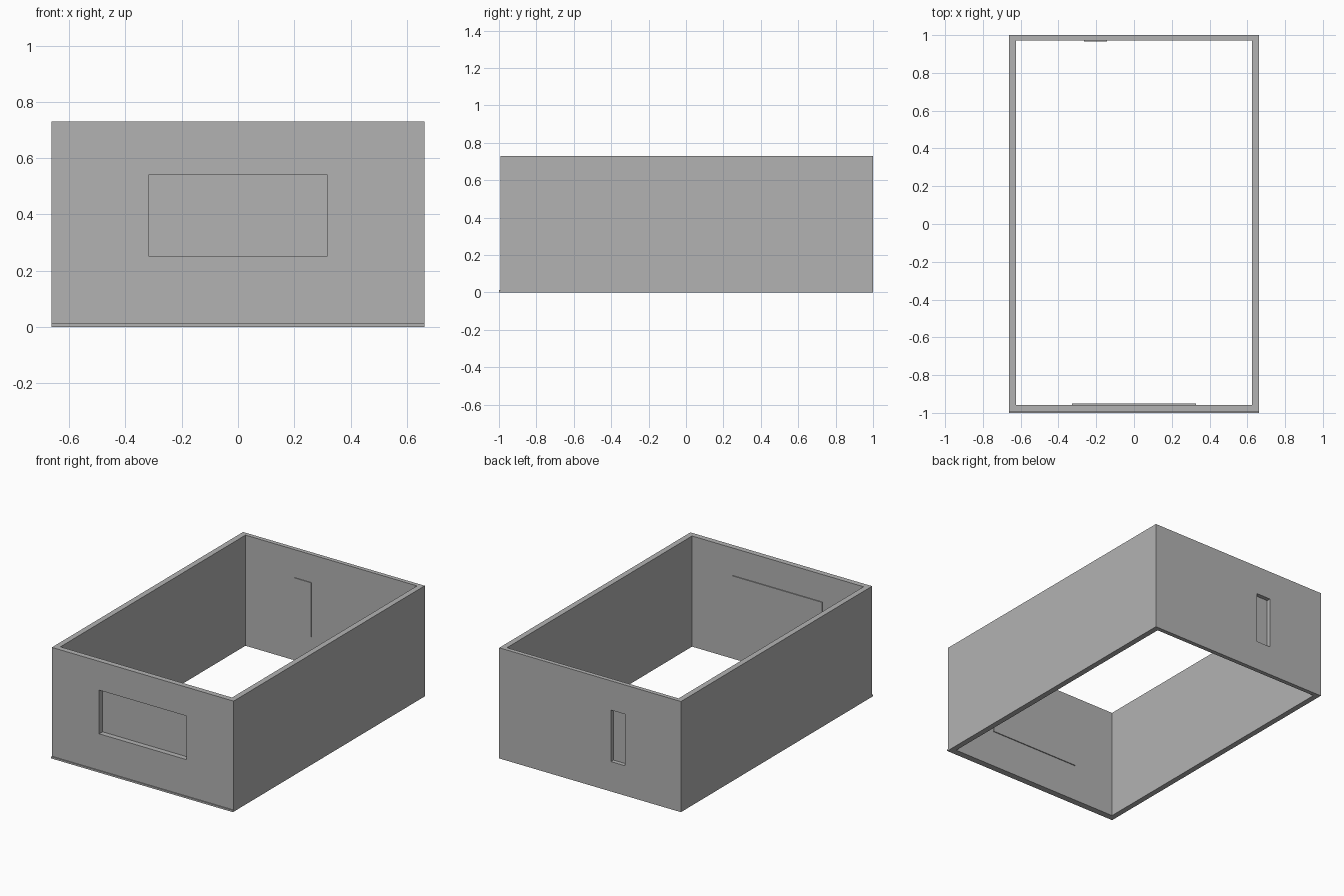
import bpy

if "Cube" in bpy.data.objects:
    bpy.data.objects.remove(bpy.data.objects["Cube"], do_unlink=True)

grey = bpy.data.materials.new("plain grey")
grey.use_nodes = True
grey.diffuse_color = (0.45, 0.45, 0.45, 1)
grey.node_tree.nodes["Principled BSDF"].inputs["Base Color"].default_value = grey.diffuse_color


def box(name, xs, ys, zs):
    """Box spanning the given x, y and z ranges."""
    spans = (xs, ys, zs)
    bpy.ops.mesh.primitive_cube_add(size=1, location=[(a + b) / 2 for a, b in spans])
    ob = bpy.context.object
    ob.name = name
    ob.scale = [b - a for a, b in spans]
    bpy.ops.object.transform_apply(location=False, rotation=False, scale=True)
    ob.data.materials.append(grey)
    return ob


def cut(target, cutter):
    """Subtract the cutter from the target, then remove the cutter."""
    mod = target.modifiers.new("cut", 'BOOLEAN')
    mod.operation = 'DIFFERENCE'
    mod.solver = 'EXACT'
    mod.object = cutter
    cutter.hide_render = True
    bpy.context.view_layer.objects.active = target
    bpy.ops.object.modifier_apply(modifier=mod.name)
    bpy.data.objects.remove(cutter, do_unlink=True)


HALF_W, HEIGHT = 0.663, 0.73
FRONT, BACK = -0.993, 1.0
INNER_FRONT, INNER_BACK = -0.957, 0.972

# Open frame of four walls
walls = box("walls", (-HALF_W, HALF_W), (FRONT, BACK), (0, HEIGHT))
cut(walls, box("hollow", (-0.626, 0.626), (INNER_FRONT, INNER_BACK), (-1, 2)))

# Openings through the front and back walls
cut(walls, box("front_opening", (-0.318, 0.318), (-1.1, -0.9), (0.252, 0.54)))
cut(walls, box("back_opening", (-0.255, -0.152), (0.9, 1.1), (0.197, 0.537)))

# Thin panels closing the openings from inside
box("front_panel", (-0.327, 0.327), (INNER_FRONT - 0.001, -0.951), (0.243, 0.549))
box("back_panel", (-0.265, -0.143), (0.967, INNER_BACK + 0.001), (0.187, 0.546))

# Narrow lip along the foot of the front wall
box("front_lip", (-HALF_W, HALF_W), (-1, FRONT), (0, 0.012))
